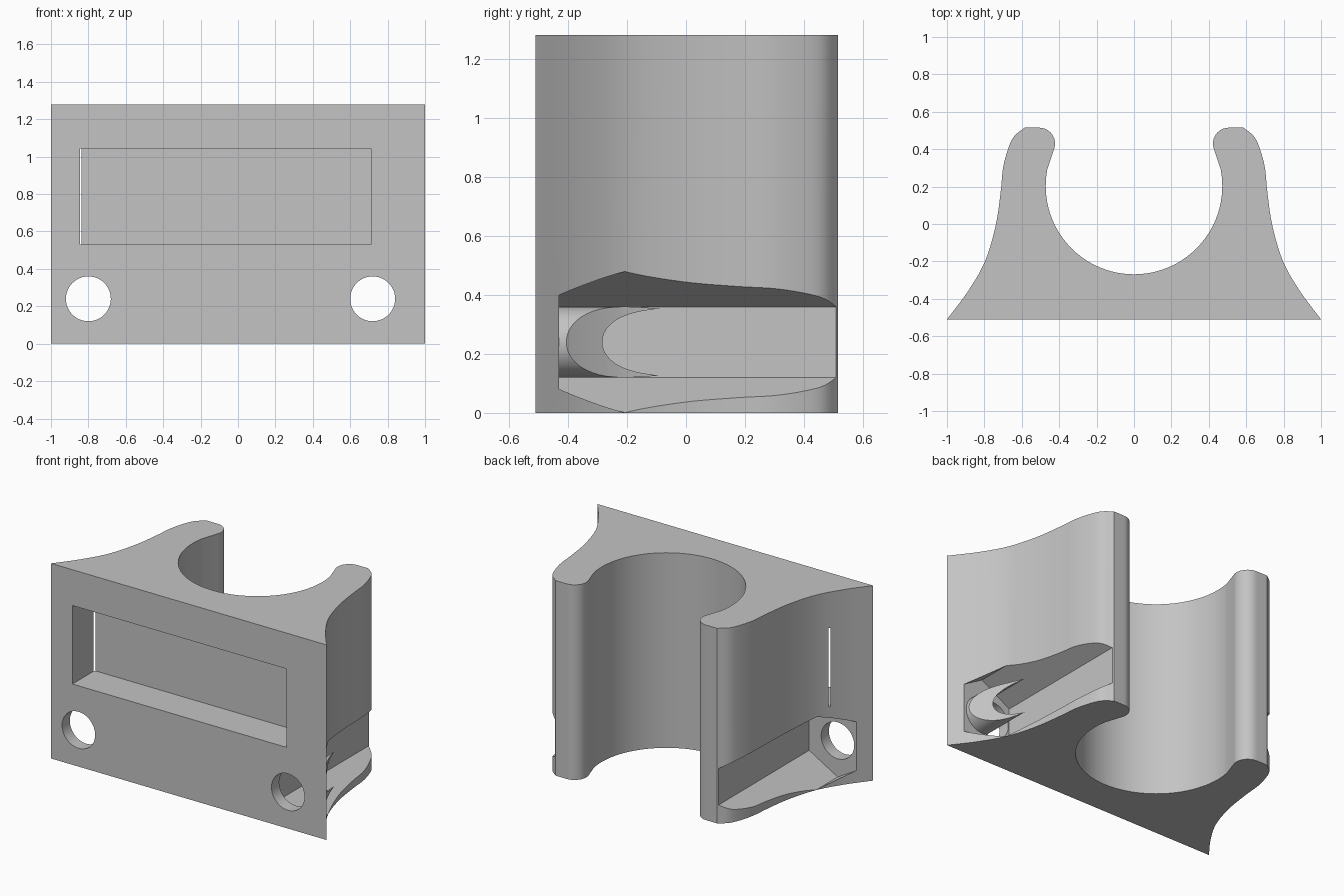
import bpy, bmesh, math
from mathutils import Vector

if "Cube" in bpy.data.objects:
    bpy.data.objects.remove(bpy.data.objects["Cube"])

HEIGHT, FRONT, BACK = 1.28, -0.51, 0.515
SCREW_Z, HOLE_R, NUT_R, NUT_FLOOR = 0.24, 0.12, 0.239, -0.43

grey = bpy.data.materials.new("plain grey")
grey.use_nodes = True
colour = (0.55, 0.55, 0.55, 1)
grey.diffuse_color = colour
grey.node_tree.nodes["Principled BSDF"].inputs["Base Color"].default_value = colour


def prism(name, outline, offset):
    """Extrude a closed outline of 3D points along an offset."""
    bm = bmesh.new()
    face = bm.faces.new([bm.verts.new(p) for p in outline])
    extruded = bmesh.ops.extrude_face_region(bm, geom=[face])
    verts = [v for v in extruded["geom"] if isinstance(v, bmesh.types.BMVert)]
    bmesh.ops.translate(bm, verts=verts, vec=offset)
    bmesh.ops.recalc_face_normals(bm, faces=bm.faces)
    mesh = bpy.data.meshes.new(name)
    bm.to_mesh(mesh)
    bm.free()
    mesh.materials.append(grey)
    obj = bpy.data.objects.new(name, mesh)
    bpy.context.collection.objects.link(obj)
    return obj


def rod(name, x, radius, sides, start, end):
    """Regular prism running front to back at screw height, corner upward."""
    angles = [2 * math.pi * i / sides for i in range(sides)]
    ring = [(x + radius * math.sin(a), start, SCREW_Z + radius * math.cos(a)) for a in angles]
    return prism(name, ring, (0, end - start, 0))


def cut(target, cutter):
    """Subtract the cutter for good and discard it."""
    mod = target.modifiers.new("cut", 'BOOLEAN')
    mod.operation, mod.solver, mod.object = 'DIFFERENCE', 'EXACT', cutter
    bpy.ops.object.select_all(action='DESELECT')
    bpy.context.view_layer.objects.active = target
    target.select_set(True)
    bpy.ops.object.modifier_apply(modifier=mod.name)
    bpy.data.objects.remove(cutter)


def smooth_path(points, steps=5):
    """Catmull-Rom curve through the points."""
    pts = [Vector(p) for p in points]
    pts = [2 * pts[0] - pts[1]] + pts + [2 * pts[-1] - pts[-2]]
    path = []
    for a, b, c, d in zip(pts, pts[1:], pts[2:], pts[3:]):
        for i in range(steps):
            t = i / steps
            path.append(0.5 * (2 * b + (c - a) * t + (2 * a - 5 * b + 4 * c - d) * t ** 2
                               + (3 * b - a - 3 * c + d) * t ** 3))
    return path + [pts[-2]]


def arc(cx, cy, r, start, end, steps):
    angles = [math.radians(start + (end - start) * i / steps) for i in range(steps + 1)]
    return [Vector((cx + r * math.cos(a), cy + r * math.sin(a))) for a in angles]


# Half outline: flared flank, rounded lip, then the round cradle
flank = smooth_path([(1, FRONT), (0.888, -0.36), (0.797, -0.2), (0.74, -0.01),
                     (0.713, 0.17), (0.70, 0.3), (0.672, 0.405), (0.64, 0.47), (0.585, BACK)])
lip = arc(0.507, 0.43, 0.085, 90, 200, 12)
cradle = arc(0, 0.203, 0.472, 11, -90, 28)
half = flank + lip + cradle
outline = half + [Vector((-p.x, p.y)) for p in reversed(half[:-1])]
body = prism("clamp_body", [(p.x, p.y, 0) for p in outline], (0, 0, HEIGHT))

# Shallow rectangular recess in the front, breaking out through one flank
recess = prism("recess_cutter", [(-0.845, -0.7, 0.53), (0.71, -0.7, 0.53),
                                 (0.71, -0.7, 1.045), (-0.845, -0.7, 1.045)], (0, 0.42, 0))
cut(body, recess)

# Hexagonal nut channels open to the back; one keeps a round core
for side in (-1, 1):
    channel = rod("nut_cutter", side * 0.8, NUT_R, 6, NUT_FLOOR, 0.8)
    if side > 0:
        cut(channel, rod("core_cutter", 0.8, HOLE_R, 48, -0.6, 0.9))
    cut(body, channel)

# Screw holes, the second one set slightly inward
for x in (-0.8, 0.72):
    cut(body, rod("screw_cutter", x, HOLE_R, 48, -0.7, 0.95))

bpy.ops.object.select_all(action='DESELECT')
body.select_set(True)
bpy.context.view_layer.objects.active = body
bpy.ops.object.shade_smooth_by_angle(angle=math.radians(30))
